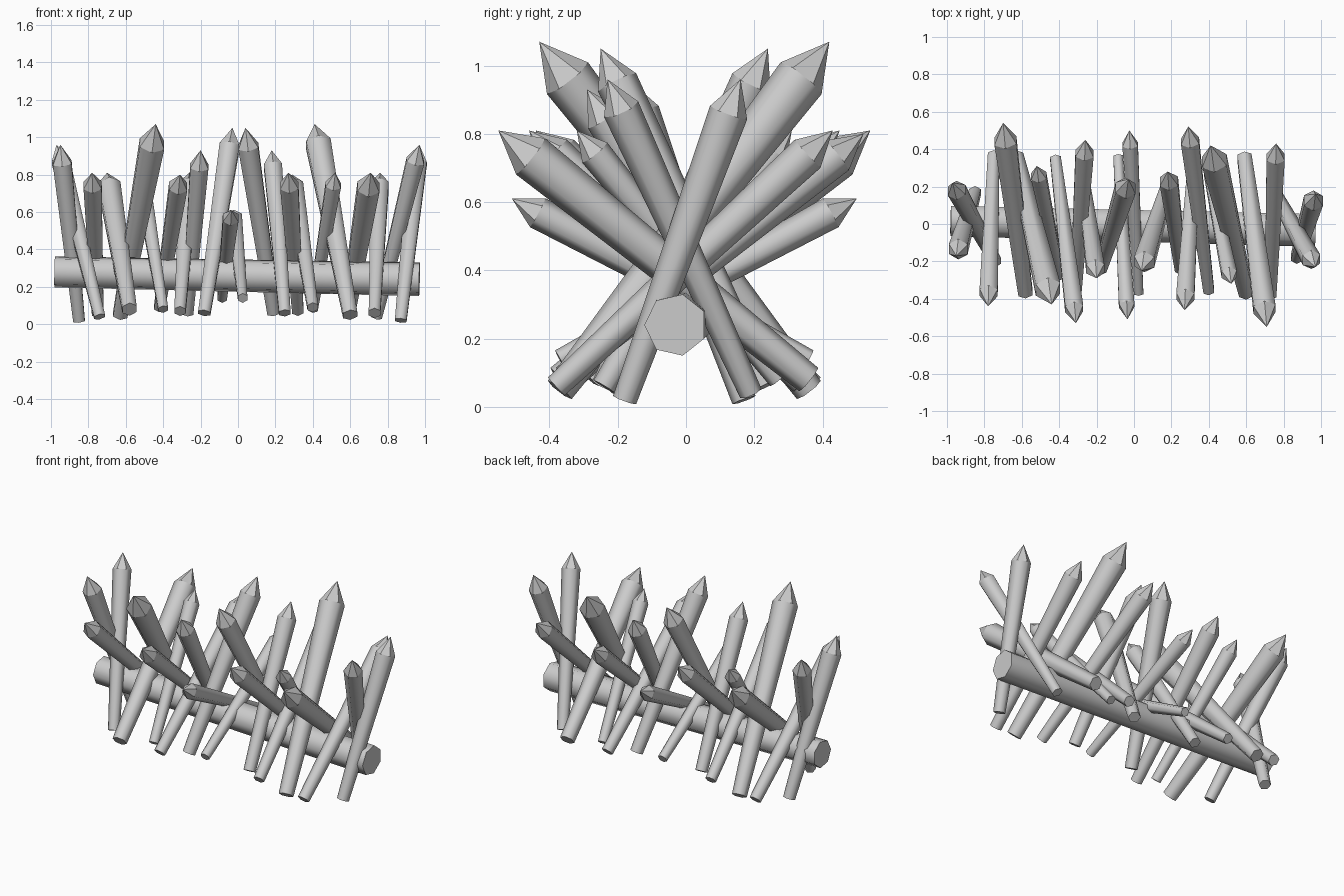
import bpy, bmesh, math
from mathutils import Vector

if "Cube" in bpy.data.objects:
    bpy.data.objects.remove(bpy.data.objects["Cube"], do_unlink=True)

wood = bpy.data.materials.new("grey_wood")
wood.use_nodes = True
grey = (0.6, 0.6, 0.6, 1)
wood.diffuse_color = grey
wood.node_tree.nodes["Principled BSDF"].inputs["Base Color"].default_value = grey


def pole(name, start, end, r_start, r_end, sides, point=0.0):
    """Tapered round pole with smooth sides and an optional faceted point."""
    start, end = Vector(start), Vector(end)
    axis = (end - start).normalized()
    shoulder = end - axis * point
    u = axis.cross(Vector((1, 0, 0)) if abs(axis.x) < 0.9 else Vector((0, 0, 1))).normalized()
    v = axis.cross(u)
    bm = bmesh.new()

    def ring(centre, r):
        angles = [math.tau * i / sides for i in range(sides)]
        return [bm.verts.new(centre + r * (u * math.cos(a) + v * math.sin(a))) for a in angles]

    low, high = ring(start, r_start), ring(shoulder, r_end)
    bm.faces.new(low[::-1])
    tip = bm.verts.new(end) if point else None
    for i in range(sides):
        j = (i + 1) % sides
        bm.faces.new((low[i], low[j], high[j], high[i])).smooth = True
        if tip:
            bm.faces.new((high[i], high[j], tip))
    if not tip:
        bm.faces.new(high)
    bmesh.ops.recalc_face_normals(bm, faces=bm.faces)
    mesh = bpy.data.meshes.new(name)
    bm.to_mesh(mesh)
    bm.free()
    mesh.materials.append(wood)
    bpy.context.collection.objects.link(bpy.data.objects.new(name, mesh))


# Cross log that carries the stakes
pole("cross_log", (-0.98, 0.02, 0.28), (0.97, -0.03, 0.24), 0.085, 0.092, 7)

# Backward-leaning stakes: foot, tip, foot radius, shoulder radius, x shift of the opposite stake
stakes = [
    ((0.87, -0.18, 0.02), (0.97, 0.16, 0.96), 0.036, 0.058, 0.02),
    ((-0.74, -0.20, 0.04), (-0.97, 0.22, 0.96), 0.034, 0.055, 0.00),
    ((0.73, -0.38, 0.06), (0.76, 0.43, 0.81), 0.036, 0.056, -0.02),
    ((0.60, -0.37, 0.05), (0.41, 0.42, 1.07), 0.044, 0.076, -0.03),
    ((-0.58, -0.37, 0.08), (-0.70, 0.54, 0.81), 0.044, 0.068, 0.01),
    ((0.40, -0.36, 0.09), (0.29, 0.52, 0.80), 0.033, 0.056, -0.02),
    ((-0.40, -0.28, 0.08), (-0.52, 0.31, 0.81), 0.030, 0.047, 0.00),
    ((-0.31, -0.35, 0.07), (-0.26, 0.45, 0.81), 0.035, 0.056, 0.01),
    ((0.25, -0.24, 0.06), (0.18, 0.28, 0.93), 0.036, 0.056, -0.02),
    ((-0.18, -0.24, 0.06), (-0.03, 0.24, 1.05), 0.038, 0.062, 0.01),
    ((0.025, -0.37, 0.14), (-0.025, 0.50, 0.61), 0.029, 0.048, -0.06),
]

# Each stake has an opposite one, turned half round the upright axis
for n, (foot, tip, r0, r1, shift) in enumerate(stakes, 1):
    turned = [(shift - p[0], -0.01 - p[1], p[2]) for p in (foot, tip)]
    pole(f"back_stake_{n}", foot, tip, r0, r1, 6, r1 * 1.8)
    pole(f"front_stake_{n}", *turned, r0, r1, 6, r1 * 1.8)
